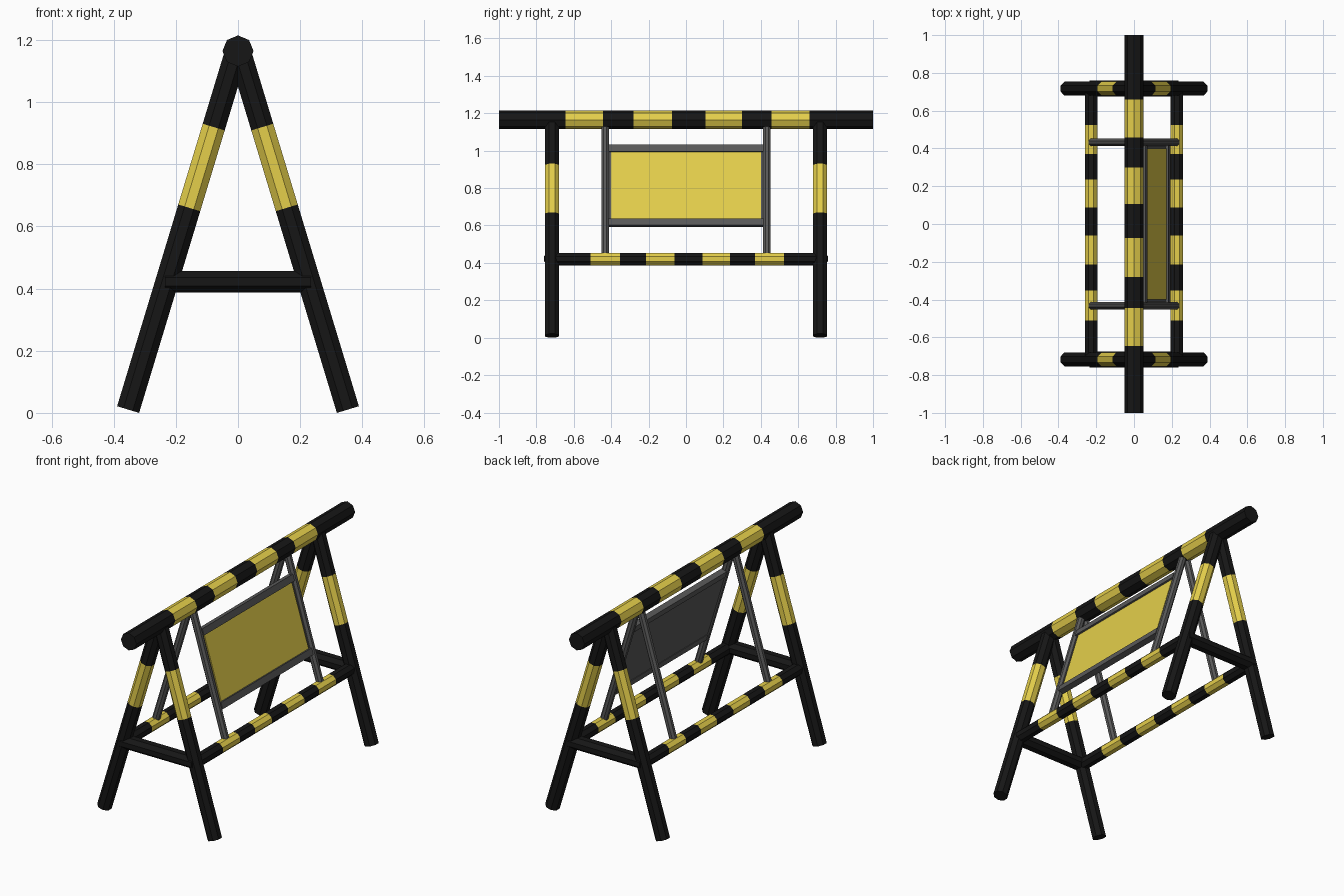
import bpy, bmesh, math
from mathutils import Vector, Matrix

if "Cube" in bpy.data.objects:
    bpy.data.objects.remove(bpy.data.objects["Cube"])


def material(name, rgb):
    m = bpy.data.materials.new(name)
    m.diffuse_color = (*rgb, 1)
    m.use_nodes = True
    m.node_tree.nodes["Principled BSDF"].inputs["Base Color"].default_value = m.diffuse_color
    return m


BLACK = material("black_paint", (0.008, 0.008, 0.008))
YELLOW = material("yellow_paint", (0.78, 0.62, 0.07))
STEEL = material("dark_steel", (0.1, 0.1, 0.1))


def finish(name, bm, mats):
    bmesh.ops.recalc_face_normals(bm, faces=bm.faces)
    me = bpy.data.meshes.new(name)
    bm.to_mesh(me)
    bm.free()
    for m in mats:
        me.materials.append(m)
    ob = bpy.data.objects.new(name, me)
    bpy.context.collection.objects.link(ob)
    return ob


def tube(name, p0, p1, ru, rv, mats, stops=(), flats=True, v=(0, 1, 0)):
    """Octagonal tube; stops are fractions where the paint alternates."""
    p0, p1 = Vector(p0), Vector(p1)
    v = Vector(v)
    u = (p1 - p0).normalized().cross(v)
    phase = math.pi / 8 if flats else 0
    k = 1 / math.cos(math.pi / 8) if flats else 1
    bm = bmesh.new()
    rings = []
    for t in (0, *stops, 1):
        c = p0.lerp(p1, t)
        ring = []
        for i in range(8):
            a = phase + i * math.pi / 4
            ring.append(bm.verts.new(c + u * ru * k * math.cos(a) + v * rv * k * math.sin(a)))
        rings.append(ring)
    for s, (a, b) in enumerate(zip(rings, rings[1:])):
        for i in range(8):
            j = (i + 1) % 8
            bm.faces.new((a[i], a[j], b[j], b[i])).material_index = s % len(mats)
    bm.faces.new(rings[0])
    bm.faces.new(rings[-1])
    return finish(name, bm, mats)


SLOPE, APEX = 0.303, 1.178
STRIPES = [BLACK, YELLOW]


def on_slope(side, y, z):
    return (side * SLOPE * (APEX - z), y, z)


# striped top beam
cuts = (-0.645, -0.445, -0.28, -0.075, 0.105, 0.30, 0.457, 0.66)
tube("top_beam", (0, -1, 1.165), (0, 1, 1.165), 0.05, 0.05, STRIPES,
     [(c + 1) / 2 for c in cuts], flats=False, v=(0, 0, 1))

# A-frame legs, with one yellow band each
z0, z1 = 0.0107, 1.165
for y, end in ((-0.717, "front"), (0.717, "back")):
    for s, side in ((-1, "left"), (1, "right")):
        tube(f"{end}_{side}_leg", on_slope(s, y, z0), on_slope(s, y, z1), 0.037, 0.037,
             STRIPES, [(z - z0) / (z1 - z0) for z in (0.66, 0.92)])
    # brace across each A-frame
    tube(f"{end}_brace", (-0.235, y, 0.422), (0.235, y, 0.422), 0.034, 0.042, [BLACK])

# striped lower rails and the sloping sign struts
cuts = (-0.51, -0.352, -0.215, -0.062, 0.087, 0.235, 0.37, 0.525)
for s, side in ((-1, "left"), (1, "right")):
    tube(f"{side}_lower_rail", (s * 0.227, -0.72, 0.42), (s * 0.227, 0.72, 0.42), 0.033, 0.033,
         STRIPES, [(c + 0.72) / 1.44 for c in cuts], v=(0, 0, 1))
    for y, end in ((-0.432, "front"), (0.432, "back")):
        tube(f"{end}_{side}_strut", on_slope(s, y, 0.435), on_slope(s, y, 1.15), 0.02, 0.02, [STEEL])


def sloped_box(name, z, size, mats, offset=0):
    """Box lying in the plane of the right-hand struts."""
    tilt = Matrix.Rotation(-math.atan(SLOPE), 4, 'Y')
    bm = bmesh.new()
    m = (Matrix.Translation(on_slope(1, 0, z)) @ tilt
         @ Matrix.Translation((offset, 0, 0)) @ Matrix.Diagonal((*size, 1)))
    bmesh.ops.create_cube(bm, size=1, matrix=m)
    return finish(name, bm, mats)


# sign panel: yellow outer face on a steel backing, held by two rails
sloped_box("sign_lower_rail", 0.615, (0.034, 0.83, 0.038), [STEEL])
sloped_box("sign_upper_rail", 1.01, (0.034, 0.83, 0.038), [STEEL])
sloped_box("sign_backing", 0.8125, (0.016, 0.83, 0.40), [STEEL], -0.006)
sloped_box("sign_face", 0.8125, (0.006, 0.80, 0.372), [YELLOW], 0.005)
